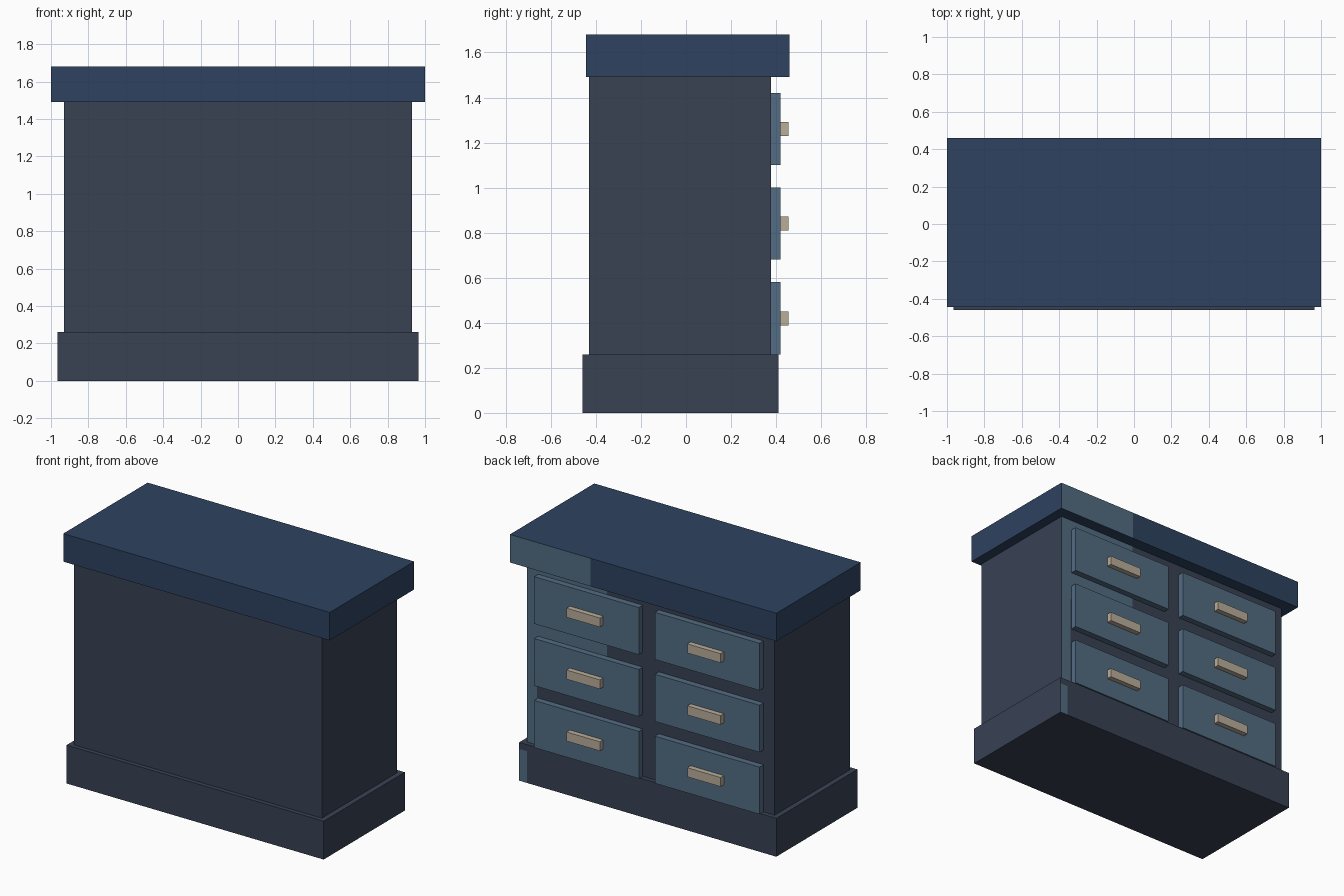
import bpy
import bmesh
from mathutils import Vector

if "Cube" in bpy.data.objects:
    bpy.data.objects.remove(bpy.data.objects["Cube"])


def material(name, rgb):
    lin = [c / 255 / 12.92 if c / 255 <= 0.04045 else ((c / 255 + 0.055) / 1.055) ** 2.4 for c in rgb]
    mat = bpy.data.materials.new(name)
    mat.diffuse_color = (*lin, 1)
    mat.use_nodes = True
    mat.node_tree.nodes["Principled BSDF"].inputs["Base Color"].default_value = mat.diffuse_color
    return mat


NAVY = material("navy blue", (46, 66, 96))
SLATE = material("dark slate", (56, 66, 84))
STEEL = material("steel blue", (82, 108, 130))
BEIGE = material("beige", (186, 174, 154))


def box(name, low, high, mats, cuts=(), rule=None):
    """Box between two corners; its drawer-side face is cut and recoloured where rule(x, z) holds."""
    bm = bmesh.new()
    bmesh.ops.create_cube(bm, size=1)
    low, high = Vector(low), Vector(high)
    for v in bm.verts:
        v.co = (low + high) / 2 + v.co * (high - low)
    for point, normal in cuts:
        bmesh.ops.bisect_plane(bm, geom=bm.verts[:] + bm.edges[:] + bm.faces[:],
                               plane_co=point, plane_no=normal)
    bm.normal_update()
    for f in bm.faces:
        c = f.calc_center_median()
        if rule and f.normal.y > 0.9 and rule(c.x, c.z):
            f.material_index = 1
    mesh = bpy.data.meshes.new(name)
    bm.to_mesh(mesh)
    bm.free()
    for m in mats:
        mesh.materials.append(m)
    obj = bpy.data.objects.new(name, mesh)
    bpy.context.collection.objects.link(obj)
    return obj


def at_x(x):
    return ((x, 0, 0), (1, 0, 0))


def at_z(z):
    return ((0, 0, z), (0, 0, 1))


# Plinth, with a small painted corner
box("base", (-0.965, -0.46, 0), (0.965, 0.41, 0.26), (SLATE, STEEL),
    (at_x(0.905), at_z(0.215)), lambda x, z: x > 0.905 and z < 0.215)

# Carcass, with a painted area around the upper drawers and along one edge
box("body", (-0.93, -0.43, 0.26), (0.93, 0.378, 1.49), (SLATE, STEEL),
    (at_x(0.853), at_x(0.33), at_z(0.9)),
    lambda x, z: x > 0.853 or (x > 0.33 and z > 0.9))

# Overhanging top slab, with a painted end on its drawer side
box("top_slab", (-1, -0.445, 1.49), (1, 0.46, 1.68), (NAVY, STEEL),
    (at_x(0.395),), lambda x, z: x > 0.395)

# Two columns of three drawers, each with a bar handle
for col, cx in (("left", 0.453), ("right", -0.453)):
    for row, cz in (("lower", 0.42), ("middle", 0.84), ("upper", 1.26)):
        box(f"drawer_{row}_{col}", (cx - 0.393, 0.378, cz - 0.16),
            (cx + 0.393, 0.42, cz + 0.16), (STEEL,))
        box(f"handle_{row}_{col}", (cx - 0.125, 0.42, cz - 0.031),
            (cx + 0.125, 0.455, cz + 0.031), (BEIGE,))
